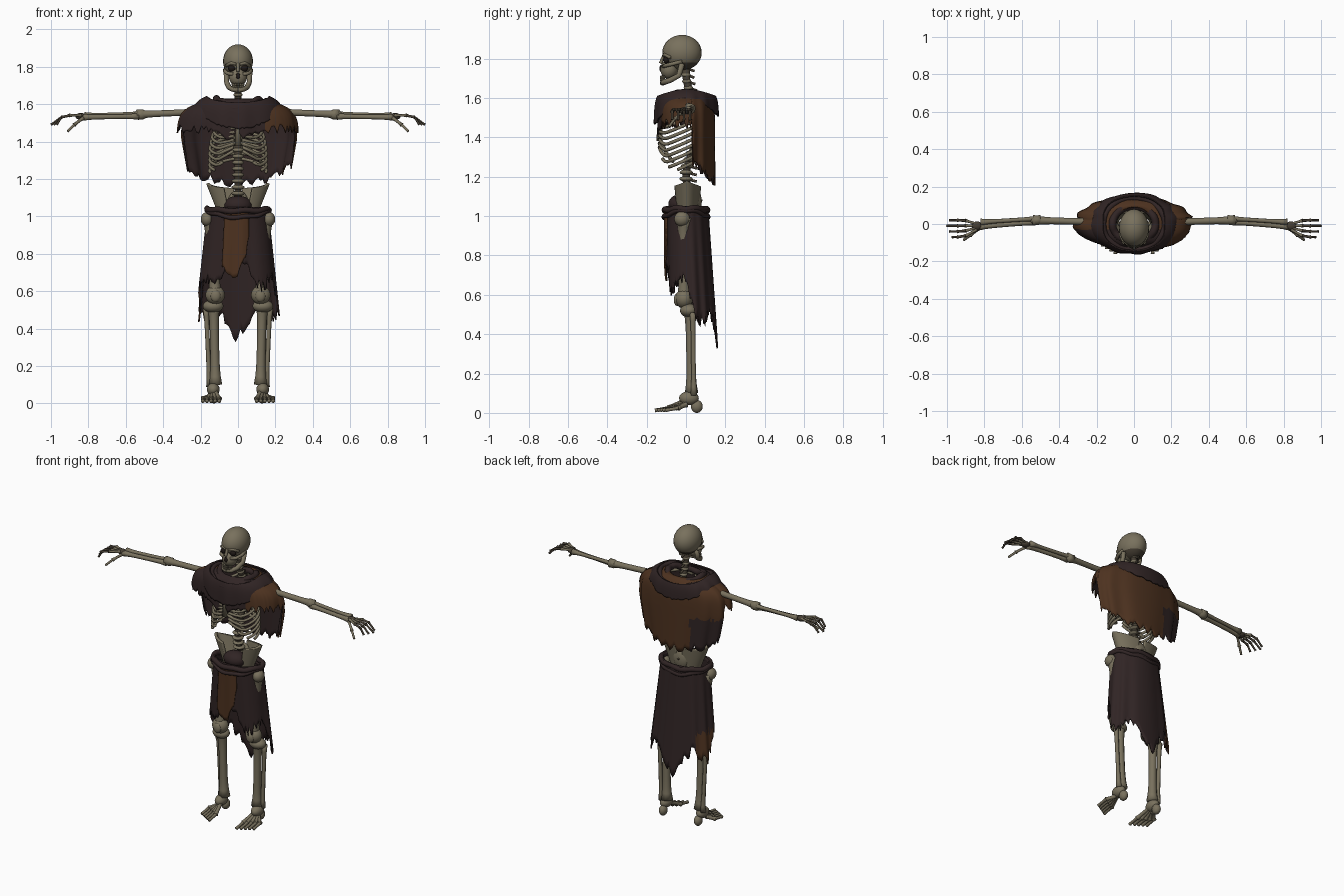
import bpy, bmesh, math, random
from math import sin, cos, pi, exp
from mathutils import Vector, Matrix

random.seed(4)
default_cube = bpy.data.objects.get("Cube")
if default_cube:
    bpy.data.objects.remove(default_cube, do_unlink=True)


def material(name, red, green, blue):
    mat = bpy.data.materials.new(name)
    mat.use_nodes = True
    mat.diffuse_color = (red, green, blue, 1)
    shader = mat.node_tree.nodes["Principled BSDF"]
    shader.inputs["Base Color"].default_value = (red, green, blue, 1)
    shader.inputs["Roughness"].default_value = .9
    return mat


BONE = material("bone", .19, .165, .11)
STAIN = material("stained bone", .06, .048, .033)
DARK = material("dark hollow", .014, .01, .008)
CLOTH = material("dark cloth", .03, .018, .018)
BROWN = material("brown cloth", .075, .032, .014)
SIDES = (("left", 1), ("right", -1))


def finish(name, bm, mats):
    mesh = bpy.data.meshes.new(name)
    bm.to_mesh(mesh)
    bm.free()
    for mat in mats:
        mesh.materials.append(mat)
    for poly in mesh.polygons:
        poly.use_smooth = True
    obj = bpy.data.objects.new(name, mesh)
    bpy.context.scene.collection.objects.link(obj)
    return obj


def limb(name, points, radius, mat=BONE, flare=1, closed=False, sides=10):
    """Tube along points whose ends swell by the factor flare."""
    bm = bmesh.new()
    path = [Vector(p) for p in points]
    if len(path) == 2:
        path = [path[0].lerp(path[1], k / 10) for k in range(11)]
    count = len(path)
    span = (path[-1] - path[0]).normalized()
    ref = Vector((0, 1, 0)) if abs(span.z) > .8 else Vector((0, 0, 1))
    rings = []
    for i, point in enumerate(path):
        before = path[i - 1] if closed or i else point
        after = path[(i + 1) % count] if closed or i < count - 1 else point
        tangent = (after - before).normalized()
        u = tangent.cross(ref).normalized()
        v = u.cross(tangent)
        r = radius * (1 + (flare - 1) * abs(2 * i / (count - 1) - 1) ** 4)
        turns = [2 * pi * k / sides for k in range(sides)]
        rings.append([bm.verts.new(point + r * (u * cos(w) + v * sin(w))) for w in turns])
    for i in range(count if closed else count - 1):
        near, far = rings[i], rings[(i + 1) % count]
        for k in range(sides):
            n = (k + 1) % sides
            bm.faces.new((near[k], near[n], far[n], far[k]))
    if not closed:
        bm.faces.new(rings[0])
        bm.faces.new(rings[-1])
    bmesh.ops.recalc_face_normals(bm, faces=bm.faces)
    finish(name, bm, [mat])


def ball(name, centre, size, mats=(BONE,), rule=lambda c: 0):
    bm = bmesh.new()
    place = Matrix.Translation(centre) @ Matrix.Diagonal((*size, 1))
    bmesh.ops.create_uvsphere(bm, u_segments=24, v_segments=16, radius=1, matrix=place)
    for face in bm.faces:
        face.material_index = rule(face.calc_center_median())
    finish(name, bm, mats)


def limb_pair(name, points, radius, mat=BONE, flare=1):
    for side, s in SIDES:
        limb(f"{side}_{name}", [(s * x, y, z) for x, y, z in points], radius, mat, flare)


def ball_pair(name, centre, size, mat=BONE):
    for side, s in SIDES:
        ball(f"{side}_{name}", (s * centre[0], *centre[1:]), size, (mat,))


def sheet(name, shape, start, end, top, hem, mats, rule=lambda c: 0, jag=0, fold=0, thick=.008):
    """Draped surface, angle 0 in front; shape(z) gives x radius, y radius, y centre."""
    bm = bmesh.new()
    rows, cols = 18, int((end - start) * 18)
    angles = [start + (end - start) * i / cols for i in range(cols + 1)]
    lows = [hem(a) + random.uniform(-jag, jag) for a in angles]
    if end - start > 6:
        lows[-1] = lows[0]
    grid = []
    for a, low in zip(angles, lows):
        column = []
        for j in range(rows + 1):
            t = j / rows
            z = top(a) + (low - top(a)) * t ** 1.3
            rx, ry, mid = shape(z)
            wave = 1 + fold * (.2 + .8 * t) * sin(9 * a + 2 * sin(3 * a))
            column.append(bm.verts.new((rx * wave * sin(a), mid - ry * wave * cos(a), z)))
        grid.append(column)
    for p, q in zip(grid, grid[1:]):
        for j in range(rows):
            face = bm.faces.new((p[j + 1], q[j + 1], q[j], p[j]))
            face.material_index = rule(face.calc_center_median())
    bmesh.ops.remove_doubles(bm, verts=bm.verts, dist=.0001)
    solid = finish(name, bm, mats).modifiers.new("thickness", "SOLIDIFY")
    solid.thickness = thick
    solid.offset = -1
    solid.material_offset = 1


def roll(name, rx, ry, z, lift, radius):
    """Rolled cloth ring, raised at the sides by lift."""
    turns = [2 * pi * i / 48 for i in range(48)]
    ring = [(rx * sin(a), -ry * cos(a), z + lift * sin(a) ** 2 + .004 * sin(7 * a)) for a in turns]
    limb(name, ring, radius, CLOTH, closed=True)


# Skull
ball("cranium", (0, -.02, 1.83), (.08, .1, .09), (BONE, STAIN), lambda c: int(c.z < 1.785 and c.y > -.02))
ball("upper_jaw", (0, -.085, 1.745), (.048, .045, .05))
ball("nose_hollow", (0, -.127, 1.75), (.012, .008, .017), (DARK,))
limb("nose_bridge", [(0, -.11, 1.82), (0, -.13, 1.775)], .009)
ball_pair("eye_socket", (.033, -.1, 1.793), (.021, .016, .019), DARK)
limb_pair("brow", [(.01, -.113, 1.815), (.035, -.107, 1.82), (.064, -.08, 1.805)], .009)
limb_pair("cheekbone", [(.025, -.115, 1.76), (.055, -.1, 1.765), (.07, -.06, 1.775), (.07, -.02, 1.785)], .01)
limb_pair("jaw", [(.064, -.02, 1.775), (.06, -.035, 1.715), (.048, -.08, 1.69), (.028, -.11, 1.68),
                  (0, -.12, 1.676)], .014)
for row, z in (("upper", 1.705), ("lower", 1.693)):
    for i in range(8):
        a = (i - 3.5) * .3
        ball(f"{row}_tooth_{i}", (.033 * sin(a), -.095 - .033 * cos(a), z), (.005, .005, .008))


# Spine
def spine_y(z):
    return .035 * (1 - cos(12 * (z - 1.2)))


heights = [1.09 + .033 * i for i in range(21)]
limb("spine_core", [(0, spine_y(z), z) for z in heights], .02, STAIN)
for i, z in enumerate(heights):
    y, wide = spine_y(z), .036 - .0007 * i
    ball(f"vertebra_{i}", (0, y, z), (wide, wide, .0135))
    limb(f"spinous_process_{i}", [(0, y, z), (0, y + wide + .02, z - .014)], .007, STAIN)

# Rib cage
limb("breastbone", [(0, -.115, 1.57), (0, -.13, 1.5), (0, -.135, 1.38)], .013, flare=1.3)
for i in range(10):
    wide = .09 + .062 * sin(pi * min(i + 1, 7) / 14)
    reach = .95 - .13 * max(0, i - 6)
    rib = []
    for k in range(17):
        f = reach * k / 16
        z = 1.58 - .03 * i - .11 * sin(f * pi / 2) ** 1.5 + .05 * i * max(0, f - .75)
        rib.append((wide * sin(pi * f), -.022 + .115 * cos(pi * f), z))
    limb_pair(f"rib_{i}", rib, .0085)
limb_pair("rib_arch", [(0, -.13, 1.4), (.05, -.125, 1.375), (.1, -.1, 1.32), (.135, -.065, 1.275)], .009)
limb_pair("collarbone", [(.02, -.1, 1.57), (.1, -.09, 1.58), (.19, -.01, 1.575)], .011, flare=1.3)

# Pelvis
for side, s in SIDES:
    sheet(f"{side}_hip_blade", lambda z: (.1 + .4 * (z - 1), .055 + .12 * (z - 1), .005),
          min(.5 * s, 3 * s), max(.5 * s, 3 * s), lambda a: 1.175 - .025 * abs(cos(a)), lambda a: 1, [BONE], thick=.016)
ball("sacrum", (0, .05, 1.07), (.055, .03, .07))
ball("waist_rag", (0, -.03, 1.06), (.075, .06, .05), (CLOTH,))

# Arms
ball_pair("shoulder", (.19, .01, 1.56), (.035, .035, .035))
limb_pair("upper_arm", [(.18, .01, 1.56), (.54, .02, 1.545)], .018, flare=1.6)
ball_pair("elbow", (.52, .02, 1.545), (.035, .025, .028))
limb_pair("ulna", [(.5, .03, 1.55), (.82, .01, 1.54)], .011, flare=1.7)
limb_pair("radius", [(.53, .01, 1.535), (.83, -.015, 1.53)], .013, flare=1.5)
ball_pair("wrist", (.84, -.01, 1.535), (.03, .024, .018), STAIN)

# Hands
for i in range(4):
    y = .02 - .03 * i
    knuckle, joint = (.9, .9 * y, 1.54), (.945, y, 1.53)
    tip = (1 - .015 * abs(i - 1), y, 1.49)
    limb_pair(f"palm_bone_{i}", [(.84, -.01 * i, 1.54), knuckle], .007, flare=1.5)
    limb_pair(f"finger_base_{i}", [knuckle, joint], .007, STAIN, flare=1.5)
    limb_pair(f"finger_end_{i}", [joint, tip], .006, STAIN, flare=1.2)
limb_pair("thumb_base", [(.83, -.025, 1.525), (.875, -.06, 1.49)], .008, flare=1.5)
limb_pair("thumb_end", [(.875, -.06, 1.49), (.91, -.085, 1.455)], .007)

# Legs
ball_pair("hip_knob", (.165, -.02, .985), (.034, .04, .038))
limb_pair("thigh", [(.15, -.01, .99), (.12, -.01, .56)], .028, flare=1.5)
ball_pair("knee", (.122, -.01, .58), (.052, .045, .05))
ball_pair("kneecap", (.12, -.045, .575), (.027, .017, .032))
ball_pair("shin_head", (.133, .015, .52), (.055, .045, .035))
limb_pair("shin", [(.13, .02, .53), (.12, .028, .1)], .024, flare=1.5)
limb_pair("fibula", [(.17, .035, .51), (.152, .04, .09)], .012, flare=1.5)

# Feet
ball_pair("ankle", (.132, .015, .075), (.034, .05, .035))
ball_pair("heel", (.128, .055, .033), (.025, .03, .033))
for i in range(5):
    x, y = .1 + .022 * i, -.15 + .013 * i
    toe_root = (x, y + .06, .025)
    limb_pair(f"foot_bone_{i}", [(.122 + .007 * i, 0, .066 - .006 * i), toe_root], .011, flare=1.4)
    limb_pair(f"toe_{i}", [toe_root, (x, y - .008, .013)], .009, flare=1.2)


# Shoulder cape and cowl
def drape(top, rx, ry, grow_x, grow_y):
    def shape(z):
        spread = 1 - exp((z - top) / .035)
        return rx + grow_x * spread - .2 * max(0, 1.42 - z), ry + grow_y * spread, .003
    return shape


def cape_hem(a):
    back = -cos(a)
    return 1.47 - .05 * max(0, -back) ** 8 if back < .2 else 1.3 - .12 * back


sheet("shoulder_cape", drape(1.63, .1, .09, .22, .055), -pi, pi, lambda a: 1.63, cape_hem, [BROWN, CLOTH],
      lambda c: 0 if (c.y > -.03 or c.x > .15) and not (c.x < -.12 and c.z < 1.4) else 1, .025, .035)
sheet("cowl", drape(1.66, .12, .1, .13, .065), -pi, pi, lambda a: 1.61 + .035 * sin(a) ** 2,
      lambda a: 1.49 + .09 * sin(a) ** 2 - .02 * cos(a), [CLOTH], jag=.006, fold=.02)
roll("inner_neck_fold", .115, .095, 1.595, .03, .02)
roll("outer_neck_fold", .165, .14, 1.58, .04, .016)


# Ragged skirt, front panel and belt
def skirt(z, scale=1):
    drop = 1.05 - z
    return scale * (.162 + .1 * drop), scale * (.108 + .03 * drop), .005 + .04 * drop


sheet("skirt", skirt, -pi, pi, lambda a: 1.05, lambda a: .57 + .15 * cos(a) + .06 * cos(5 * a), [BROWN, CLOTH],
      lambda c: 0 if c.x < -.15 and c.y > 0 and c.z < .64 else 1, .035, .035)
sheet("front_panel", lambda z: skirt(z, 1.07), -.42, .33, lambda a: 1.02,
      lambda a: .68 + .9 * (a + .15) ** 2, [BROWN, CLOTH], jag=.02, fold=.03)
roll("belt", .165, .108, 1.03, .008, .016)
roll("waist_fold", .168, .113, .995, .035, .012)
